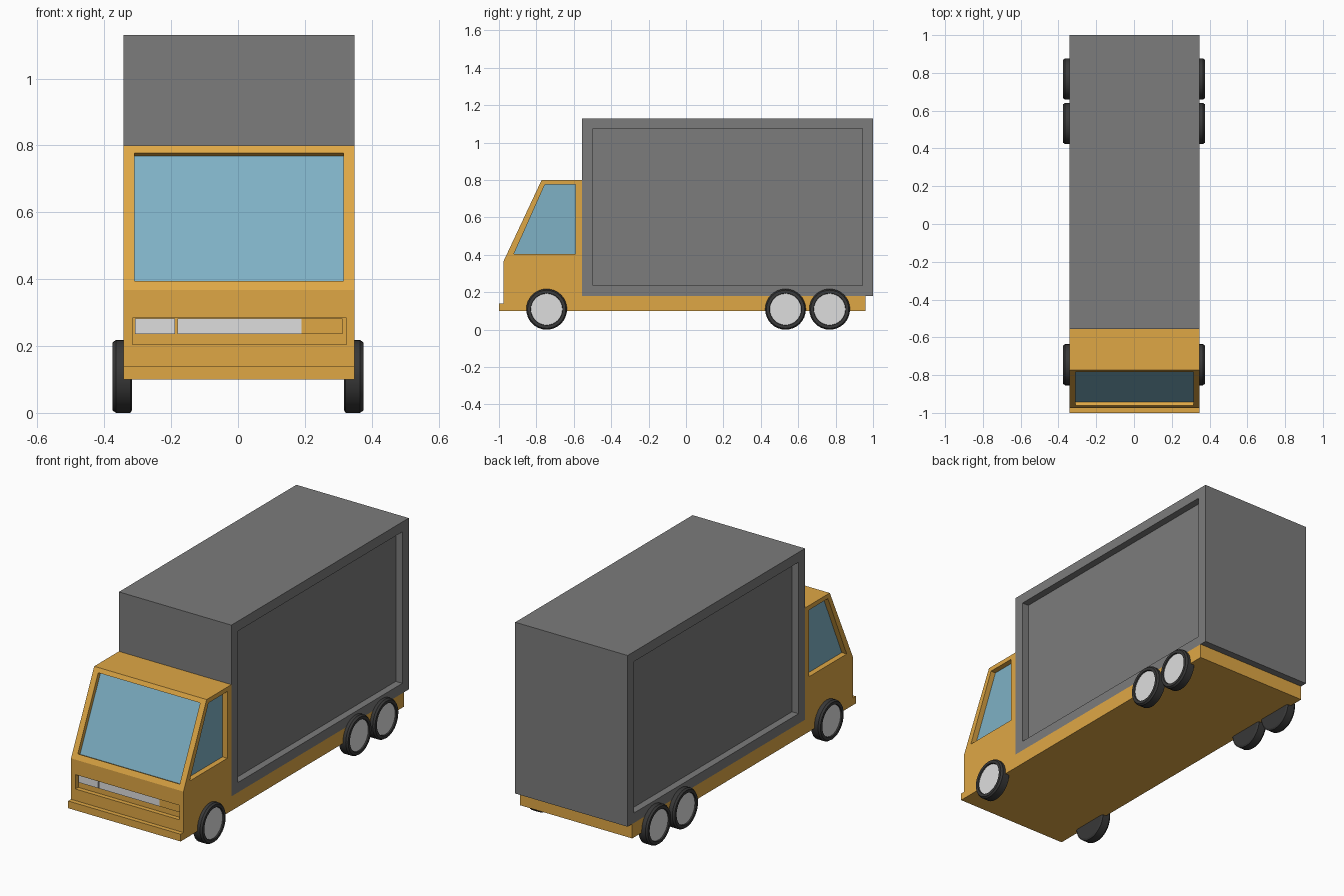
import bpy, bmesh, math
from mathutils import Vector

cube = bpy.data.objects.get("Cube")
if cube:
    bpy.data.objects.remove(cube, do_unlink=True)


def material(name, rgb):
    m = bpy.data.materials.new(name)
    m.use_nodes = True
    m.diffuse_color = (*rgb, 1)
    m.node_tree.nodes["Principled BSDF"].inputs["Base Color"].default_value = (*rgb, 1)
    return m


AMBER = material("amber paint", (0.74, 0.39, 0.06))
GREY = material("cargo grey", (0.20, 0.20, 0.20))
GLASS = material("window glass", (0.21, 0.44, 0.56))
RUBBER = material("tyre rubber", (0.04, 0.04, 0.04))
SILVER = material("light silver", (0.73, 0.73, 0.73))

LEFT, RIGHT = 0.348, -0.342   # body side planes


def finish(bm, name, mats):
    bmesh.ops.recalc_face_normals(bm, faces=bm.faces)
    me = bpy.data.meshes.new(name)
    bm.to_mesh(me)
    bm.free()
    for m in mats:
        me.materials.append(m)
    ob = bpy.data.objects.new(name, me)
    bpy.context.collection.objects.link(ob)
    return ob


def stack(levels):
    """Closed body through horizontal rectangles (z, front y, back y)."""
    bm = bmesh.new()
    rings = [[bm.verts.new(p) for p in ((RIGHT, f, z), (LEFT, f, z), (LEFT, b, z), (RIGHT, b, z))]
             for z, f, b in levels]
    bm.faces.new(rings[0][::-1])
    bm.faces.new(rings[-1])
    for lo, hi in zip(rings, rings[1:]):
        for i in range(4):
            j = (i + 1) % 4
            bm.faces.new((lo[i], lo[j], hi[j], hi[i]))
    bm.normal_update()
    return bm


def face_towards(bm, direction, above=0.0):
    d = Vector(direction)
    faces = [f for f in bm.faces if f.calc_center_median().z > above]
    return max(faces, key=lambda f: f.normal.dot(d))


def recess(bm, face, hole, depth, floor_mat=0):
    """Replace a quad by a rim, sunken walls and a floor."""
    n = face.normal.copy()
    outer = list(face.verts)
    pts = [min((Vector(h) for h in hole), key=lambda h: (h - v.co).length) for v in outer]
    edge = [bm.verts.new(p) for p in pts]
    sunk = [bm.verts.new(p - n * depth) for p in pts]
    bm.faces.remove(face)
    for i in range(4):
        j = (i + 1) % 4
        bm.faces.new((outer[i], outer[j], edge[j], edge[i]))
        bm.faces.new((edge[i], edge[j], sunk[j], sunk[i]))
    bm.faces.new(sunk).material_index = floor_mat
    bm.normal_update()


def block(name, mat, x0, x1, y0, y1, z0, z1):
    bm = bmesh.new()
    bmesh.ops.create_cube(bm, size=1)
    for v in bm.verts:
        v.co = (x1 if v.co.x > 0 else x0, y1 if v.co.y > 0 else y0, z1 if v.co.z > 0 else z0)
    return finish(bm, name, [mat])


# Cab with sunken grille, windscreen and side windows
BELT, ROOF, NOSE, BROW, CAB_BACK = 0.367, 0.80, -0.975, -0.772, -0.555
cab = stack([(0.10, NOSE, CAB_BACK), (BELT, NOSE, CAB_BACK), (ROOF, BROW, CAB_BACK)])


def slope_y(z):
    return NOSE + (BROW - NOSE) * (z - BELT) / (ROOF - BELT)


recess(cab, face_towards(cab, (0, -1, 0)),
       [(x, NOSE, z) for x in (-0.315, 0.325) for z in (0.204, 0.284)], 0.025)
recess(cab, face_towards(cab, (0, -0.9, 0.42), BELT),
       [(x, slope_y(z), z) for x in (-0.31, 0.316) for z in (0.395, 0.777)], 0.022, 1)
for side, x in ((1, LEFT), (-1, RIGHT)):
    recess(cab, face_towards(cab, (side, 0, 0), BELT),
           [(x, y, z) for y, z in ((-0.92, 0.405), (-0.59, 0.405), (-0.59, 0.775), (-0.755, 0.775))],
           0.03, 1)
finish(cab, "cab", [AMBER, GLASS])

# Bumper and chassis
block("front_bumper", AMBER, RIGHT, LEFT, -1.0, NOSE, 0.10, 0.14)
block("chassis", AMBER, RIGHT, LEFT, CAB_BACK, 0.96, 0.10, 0.18)

# Lamp strip inside the grille
for name, mat, x0, x1 in (("right_headlight", SILVER, -0.308, -0.188),
                          ("centre_light_bar", SILVER, -0.181, 0.190),
                          ("left_lamp_cover", AMBER, 0.190, 0.312)):
    block(name, mat, x0, x1, -0.958, -0.950, 0.236, 0.283)

# Cargo box with sunken side panels
box = stack([(0.18, CAB_BACK, 1.0), (1.13, CAB_BACK, 1.0)])
for side, x in ((1, LEFT), (-1, RIGHT)):
    recess(box, face_towards(box, (side, 0, 0)),
           [(x, y, z) for y in (-0.498, 0.943) for z in (0.235, 1.075)], 0.04)
finish(box, "cargo_box", [GREY])


# Wheels: a lathed half section, mirrored by the side sign
def wheel(name, side, y):
    section = [(0.317, 0.0), (0.317, 0.100), (0.322, 0.109), (0.365, 0.109),
               (0.375, 0.102), (0.375, 0.086), (0.368, 0.084), (0.368, 0.0)]
    bm = bmesh.new()
    verts = [bm.verts.new((side * x, y, 0.109 + r)) for x, r in section]
    edges = [bm.edges.new(pair) for pair in zip(verts, verts[1:])]
    bmesh.ops.spin(bm, geom=verts + edges, cent=(0, y, 0.109), axis=(1, 0, 0),
                   angle=math.tau, steps=32)
    bmesh.ops.remove_doubles(bm, verts=bm.verts, dist=0.0005)
    for f in bm.faces:
        c = f.calc_center_median()
        if abs(abs(c.x) - 0.368) < 0.001 and math.hypot(c.y - y, c.z - 0.109) < 0.08:
            f.material_index = 1
    ob = finish(bm, name, [RUBBER, SILVER])
    bpy.ops.object.select_all(action='DESELECT')
    ob.select_set(True)
    bpy.context.view_layer.objects.active = ob
    bpy.ops.object.shade_smooth_by_angle(angle=math.radians(25))


for axle, y in (("front", -0.745), ("middle", 0.532), ("rear", 0.768)):
    wheel(axle + "_left_wheel", 1, y)
    wheel(axle + "_right_wheel", -1, y)
